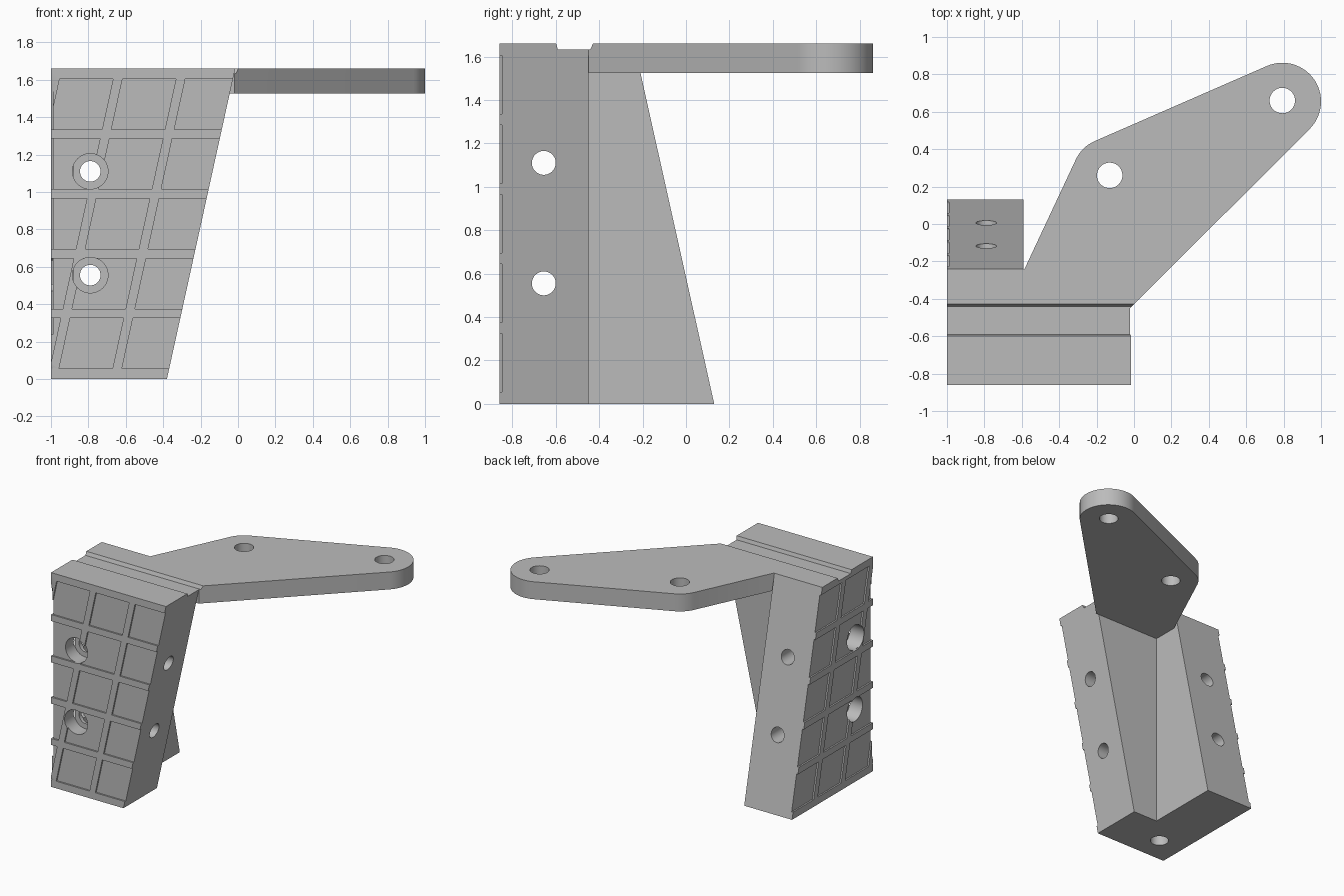
import bpy, bmesh, math

cube = bpy.data.objects.get("Cube")
if cube:
    bpy.data.objects.remove(cube, do_unlink=True)

LEFT, FRONT, TOP = -1.0, -0.86, 1.66
AXIS_X, AXIS_Y = -0.79, -0.655        # where the bolt holes cross in the corner
HOLE_HEIGHTS = (0.555, 1.11)

grey = bpy.data.materials.new("plain grey")
grey.use_nodes = True
grey.diffuse_color = (0.5, 0.5, 0.5, 1)
grey.node_tree.nodes["Principled BSDF"].inputs["Base Color"].default_value = (0.5, 0.5, 0.5, 1)


def arc(cx, cy, r, start, end, steps):
    angles = [math.radians(start + (end - start) * i / steps) for i in range(steps + 1)]
    return [(cx + r * math.cos(a), cy + r * math.sin(a)) for a in angles]


def circle(cx, cy, r):
    return arc(cx, cy, r, 0, 360, 48)[:-1]


def prisms(name, outlines, axis, low, high):
    """One object holding each outline extruded along an axis."""
    place = {"x": lambda u, v, h: (h, u, v),
             "y": lambda u, v, h: (u, h, v),
             "z": lambda u, v, h: (u, v, h)}[axis]
    bm = bmesh.new()
    for pts in outlines:
        a = [bm.verts.new(place(u, v, low)) for u, v in pts]
        b = [bm.verts.new(place(u, v, high)) for u, v in pts]
        bm.faces.new(a)
        bm.faces.new(b[::-1])
        for i in range(len(pts)):
            j = (i + 1) % len(pts)
            bm.faces.new((a[j], a[i], b[i], b[j]))
    bmesh.ops.recalc_face_normals(bm, faces=bm.faces)
    mesh = bpy.data.meshes.new(name)
    bm.to_mesh(mesh)
    bm.free()
    mesh.materials.append(grey)
    obj = bpy.data.objects.new(name, mesh)
    bpy.context.collection.objects.link(obj)
    return obj


def combine(body, tool, operation):
    """Apply a boolean and discard the tool."""
    mod = body.modifiers.new("combine", "BOOLEAN")
    mod.operation, mod.object, mod.solver = operation, tool, "EXACT"
    bpy.context.view_layer.update()
    result = bpy.data.meshes.new_from_object(
        body.evaluated_get(bpy.context.evaluated_depsgraph_get()))
    body.modifiers.clear()
    body.data = result
    bpy.data.objects.remove(tool, do_unlink=True)


def panel_outlines(first, pitch, slope):
    """Slanted cells between the raised ribs, five rows of four."""
    cells = []
    for row in range(5):
        z0 = 0.055 + 0.32 * row
        z1 = z0 + 0.27
        for col in range(4):
            u0 = first + pitch * col + 0.025
            u1 = first + pitch * (col + 1) - 0.025
            cells.append([(u0 + slope * z0, z0), (u1 + slope * z0, z0),
                          (u1 + slope * z1, z1), (u0 + slope * z1, z1)])
    return cells


# Two slanted legs forming an L
bracket = prisms("bracket", [[(LEFT, 0), (-0.38, 0), (-0.015, TOP), (LEFT, TOP)]],
                 "y", FRONT, -0.45)
side_leg = prisms("side_leg", [[(FRONT, 0), (0.13, 0), (-0.24, TOP), (FRONT, TOP)]],
                  "x", LEFT, -0.59)
combine(bracket, side_leg, "UNION")

# Flat arm with two rounded corners
arm_outline = ([(-0.7, -0.6), (-0.1, -0.6), (-0.1, -0.45), (-0.02, -0.45)]
               + arc(0.793, 0.655, 0.207, -45, 113.5, 28)
               + arc(-0.13, 0.26, 0.2, 113.5, 155, 8)
               + [(-0.585, -0.24), (-0.7, -0.35)])
combine(bracket, prisms("arm", [arm_outline], "z", 1.525, TOP), "UNION")

# Recessed panels on the two outer faces
cutters = [
    prisms("front_panels", panel_outlines(-1.666, 0.336, 0.219), "y", FRONT - 0.1, FRONT + 0.012),
    prisms("side_panels", panel_outlines(-1.156, 0.336, -0.223), "x", LEFT - 0.1, LEFT + 0.012),
    # Groove across the top
    prisms("top_groove", [[(-0.605, TOP + 0.02), (-0.59, TOP - 0.027),
                           (-0.44, TOP - 0.027), (-0.42, TOP + 0.02)]], "x", -1.2, 0.2),
    # Bolt holes, counterbores, blind bottom hole and arm holes
    prisms("front_holes", [circle(AXIS_X, z, 0.055) for z in HOLE_HEIGHTS], "y", -1, 0.4),
    prisms("side_holes", [circle(AXIS_Y, z, 0.055) for z in HOLE_HEIGHTS], "x", -1.2, 0.2),
    prisms("front_bores", [circle(AXIS_X, z, 0.095) for z in HOLE_HEIGHTS], "y", -1, FRONT + 0.12),
    prisms("side_bores", [circle(AXIS_Y, z, 0.095) for z in HOLE_HEIGHTS], "x", -1.2, LEFT + 0.12),
    prisms("bottom_hole", [circle(AXIS_X, AXIS_Y, 0.066)], "z", -0.2, 1.4),
    prisms("arm_holes", [circle(-0.13, 0.26, 0.068), circle(0.793, 0.66, 0.068)], "z", 1.4, 1.8),
]
for cutter in cutters:
    combine(bracket, cutter, "DIFFERENCE")

# Smooth round walls, keep edges sharp
bpy.ops.object.select_all(action="DESELECT")
bracket.select_set(True)
bpy.context.view_layer.objects.active = bracket
bpy.ops.object.shade_smooth_by_angle(angle=math.radians(30))
